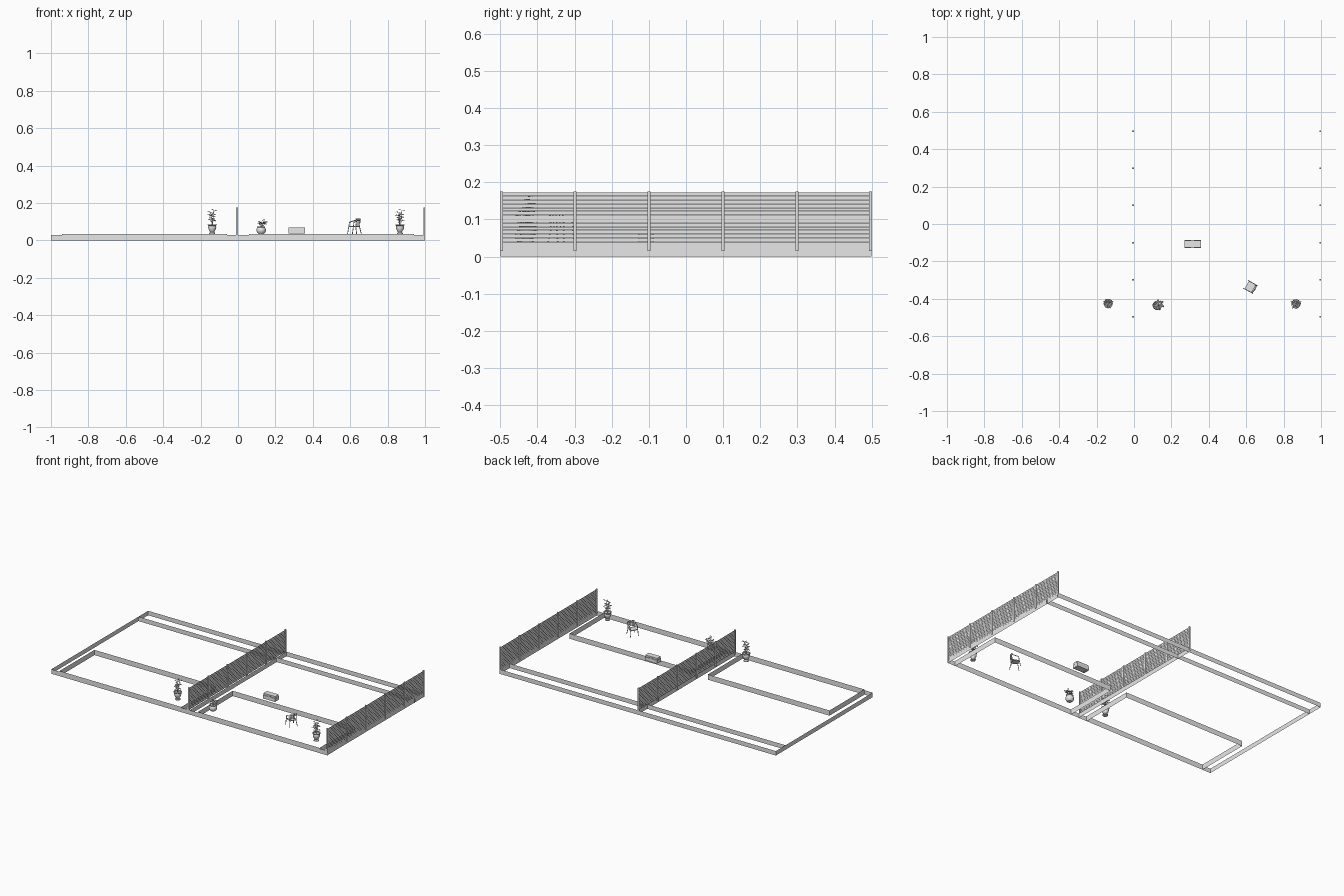
import bpy, bmesh, math, random
from mathutils import Vector, Matrix

old = bpy.data.objects.get("Cube")
if old:
    bpy.data.objects.remove(old, do_unlink=True)

random.seed(4)
grey = bpy.data.materials.new("plain grey")
grey.use_nodes = True
colour = (0.8, 0.8, 0.8, 1)
grey.diffuse_color = colour
grey.node_tree.nodes["Principled BSDF"].inputs["Base Color"].default_value = colour

GROUND = 0.034


def finish(name, bm, place=None, smooth=False):
    mesh = bpy.data.meshes.new(name)
    bm.to_mesh(mesh)
    bm.free()
    mesh.materials.append(grey)
    obj = bpy.data.objects.new(name, mesh)
    bpy.context.collection.objects.link(obj)
    if place:
        obj.matrix_world = place
    if smooth:
        bpy.ops.object.select_all(action='DESELECT')
        obj.select_set(True)
        bpy.context.view_layer.objects.active = obj
        bpy.ops.object.shade_smooth_by_angle(angle=math.radians(40))
    return obj


def box(bm, centre, size):
    m = Matrix.Translation(centre) @ Matrix.Diagonal((*size, 1))
    bmesh.ops.create_cube(bm, size=1, matrix=m)


def sheet(bm, a, b, low, high):
    # upright sheet between two plan points
    points = [(*a, low), (*b, low), (*b, high), (*a, high)]
    bm.faces.new([bm.verts.new(p) for p in points])


def rod(bm, a, b, radius, sides=6):
    a, b = Vector(a), Vector(b)
    turn = (b - a).to_track_quat('Z', 'Y').to_matrix().to_4x4()
    bmesh.ops.create_cone(bm, cap_ends=True, segments=sides, radius1=radius,
                          radius2=radius, depth=(b - a).length,
                          matrix=Matrix.Translation((a + b) / 2) @ turn)


def lathe(bm, profile, sides=16):
    rings = [[bm.verts.new((r * math.cos(math.tau * i / sides),
                            r * math.sin(math.tau * i / sides), z))
              for i in range(sides)] for r, z in profile]
    for low, high in zip(rings, rings[1:]):
        for i in range(sides):
            j = (i + 1) % sides
            bm.faces.new((low[i], low[j], high[j], high[i]))
    bm.faces.new(rings[0][::-1])
    bm.faces.new(rings[-1])


def leaf(bm, base, direction, length, width):
    d = Vector(direction).normalized()
    side = d.cross(Vector((0, 0, 1))).normalized() * width / 2
    base = Vector(base)
    tip = base + d * length - Vector((0, 0, length * 0.25))
    mid = base + d * length * 0.5
    lift = Vector((0, 0, width * 0.25))
    b, m, t, l, r = [bm.verts.new(p) for p in
                     (base, mid, tip, mid + side + lift, mid - side + lift)]
    for face in ((b, m, l), (m, t, l), (b, r, m), (m, r, t)):
        bm.faces.new(face)


# Border sheets around and between the two plots
bm = bmesh.new()
for y in (-0.5, 0.4, 0.5):
    sheet(bm, (-1, y), (1, y), 0, 0.029)
for x in (-1, 0, 0.995):
    sheet(bm, (x, -0.5), (x, 0.5), 0, 0.029)
finish("plot_border", bm)

# Inner edging of each terrace
for side, name in ((-1, "right_terrace_edge"), (1, "left_terrace_edge")):
    bm = bmesh.new()
    near, far, back = side * 0.06, side * 0.94, -0.14
    sheet(bm, (near, -0.5), (near, back), 0, GROUND)
    sheet(bm, (near, back), (far, back), 0, GROUND)
    sheet(bm, (far, back), (far, -0.5), 0, GROUND)
    sheet(bm, (near, -0.5), (far, -0.5), 0.029, GROUND)
    finish(name, bm)

# Slatted fences, nearly closed
for x, name in ((-0.005, "middle_fence"), (0.995, "left_fence")):
    bm = bmesh.new()
    for i in range(6):
        box(bm, (x, -0.497 + i * 0.1988, 0.095), (0.009, 0.008, 0.16))
    for i in range(14):
        low = 0.0295 + i * 0.0103
        sheet(bm, (x, -0.5), (x, 0.5), low, low + 0.009)
    finish(name, bm)

# Tall potted plants in footed urns
URN = [(0.016, 0), (0.016, 0.005), (0.011, 0.010), (0.014, 0.016), (0.020, 0.027),
       (0.022, 0.037), (0.020, 0.044), (0.025, 0.048), (0.025, 0.052),
       (0.020, 0.052), (0.019, 0.046)]


def tall_plant(name, x, y):
    place = Matrix.Translation((x, y, GROUND))
    bm = bmesh.new()
    lathe(bm, URN)
    finish(name + "_pot", bm, place, True)
    bm = bmesh.new()
    for k in range(3):
        a = math.tau * k / 3 + 0.4
        out = Vector((math.cos(a), math.sin(a), 0))
        top = out * 0.010 + Vector((0, 0, 0.126 - 0.014 * k))
        root = out * 0.003 + Vector((0, 0, 0.045))
        rod(bm, root, top, 0.0013, 5)
        for i in range(10):
            turn = i * 2.4 + k
            d = (math.cos(turn), math.sin(turn), random.uniform(0.1, 0.6))
            leaf(bm, root.lerp(top, 0.3 + 0.7 * i / 9), d,
                 random.uniform(0.019, 0.026), 0.014)
    finish(name + "_leaves", bm, place)


tall_plant("right_tall_plant", -0.138, -0.425)
tall_plant("left_tall_plant", 0.866, -0.427)

# Low plant in a round bowl, leaning to the left
place = Matrix.Translation((0.124, -0.435, GROUND))
BOWL = [(0.013, 0), (0.020, 0.006), (0.025, 0.016), (0.025, 0.026), (0.020, 0.036),
        (0.022, 0.041), (0.018, 0.041), (0.017, 0.036)]
bm = bmesh.new()
lathe(bm, BOWL)
finish("bowl_pot", bm, place, True)
bm = bmesh.new()
for k in range(6):
    a = math.tau * k / 6
    top = Vector((0.010 + 0.018 * math.cos(a), 0.003 + 0.018 * math.sin(a),
                  random.uniform(0.055, 0.076)))
    root = Vector((0, 0, 0.036))
    rod(bm, root, top, 0.0012, 5)
    for i in range(5):
        turn = a + i * 1.3
        leaf(bm, root.lerp(top, 0.6 + 0.1 * i),
             (math.cos(turn), math.sin(turn), 0.3), 0.017, 0.013)
finish("bowl_leaves", bm, place)

# Storage box with lid, feet and clasps
bm = bmesh.new()
box(bm, (0, 0, 0.013), (0.086, 0.042, 0.022))
box(bm, (0, 0, 0.0305), (0.086, 0.036, 0.011))
for x in (-0.036, 0.036):
    box(bm, (x, 0, 0.001), (0.008, 0.038, 0.002))
for y in (-0.019, 0.019):
    box(bm, (0, y, 0.027), (0.016, 0.004, 0.008))
finish("storage_box", bm, Matrix.Translation((0.314, -0.107, GROUND)))

# Armchair: its back lies along local +x
bm = bmesh.new()
box(bm, (0, 0, 0.040), (0.044, 0.044, 0.004))
for sy in (-1, 1):
    rod(bm, (-0.027, sy * 0.026, 0), (-0.016, sy * 0.024, 0.063), 0.0022)
    rod(bm, (0.029, sy * 0.025, 0), (0.020, sy * 0.020, 0.040), 0.0022)
    rod(bm, (0.020, sy * 0.020, 0.040), (0.026, sy * 0.020, 0.080), 0.0022)
    rod(bm, (-0.016, sy * 0.024, 0.063), (0.023, sy * 0.024, 0.074), 0.0025)
for i in range(3):
    y = (i - 1) * 0.010
    rod(bm, (0.020, y, 0.040), (0.028, y, 0.080), 0.0013)
arc = [(0.028 - 10 * y * y, y) for y in (-0.024, -0.012, 0, 0.012, 0.024)]
for a, b in zip(arc, arc[1:]):
    for z in (0.073, 0.081):
        rod(bm, (*a, z), (*b, z), 0.003)
finish("armchair", bm, Matrix.Translation((0.622, -0.336, GROUND))
       @ Matrix.Rotation(math.radians(-30), 4, 'Z'))
